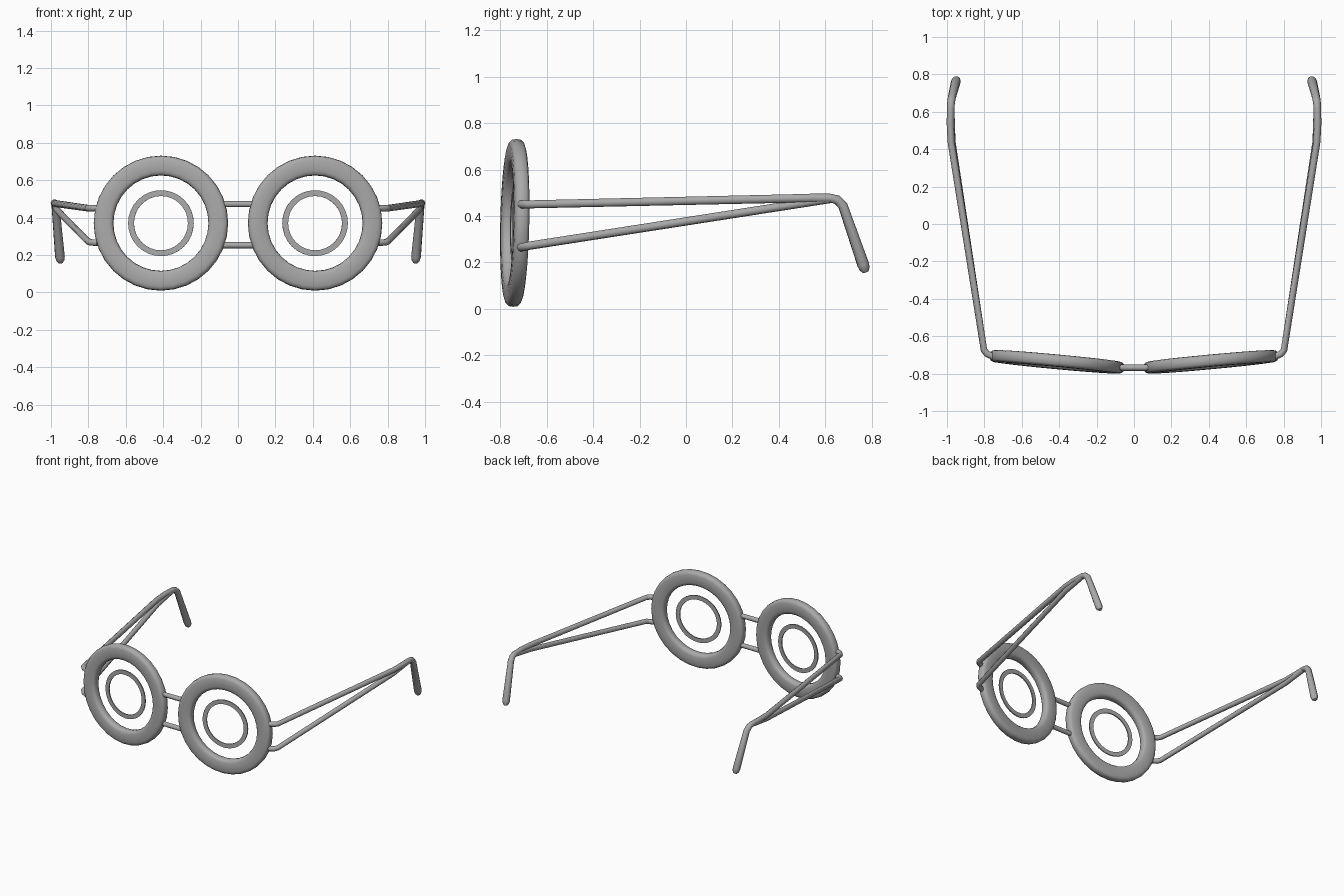
import bpy, math
from mathutils import Matrix, Vector

cube = bpy.data.objects.get("Cube")
if cube:
    bpy.data.objects.remove(cube, do_unlink=True)

grey = bpy.data.materials.new("frame grey")
grey.use_nodes = True
COLOR = (0.4, 0.4, 0.4, 1)
grey.diffuse_color = COLOR
grey.node_tree.nodes["Principled BSDF"].inputs["Base Color"].default_value = COLOR


def finish(obj, angle=40):
    obj.data.materials.clear()
    obj.data.materials.append(grey)
    bpy.ops.object.select_all(action="DESELECT")
    obj.select_set(True)
    bpy.context.view_layer.objects.active = obj
    bpy.ops.object.shade_smooth_by_angle(angle=math.radians(angle))


def lathe(name, profile, segments, matrix):
    """Sweep a closed (radius, depth) profile around the lens axis."""
    n = len(profile)
    verts, faces = [], []
    for i in range(segments):
        a = math.tau * i / segments
        verts += [matrix @ Vector((r * math.cos(a), d, r * math.sin(a))) for r, d in profile]
        j = (i + 1) % segments
        faces += [(i * n + k, i * n + (k + 1) % n, j * n + (k + 1) % n, j * n + k) for k in range(n)]
    mesh = bpy.data.meshes.new(name)
    mesh.from_pydata(verts, [], faces)
    if matrix.determinant() < 0:
        mesh.flip_normals()
    obj = bpy.data.objects.new(name, mesh)
    bpy.context.collection.objects.link(obj)
    finish(obj)


def rod(name, points, radius, side=1):
    """Round rod through (x, y, z, thickness factor) points."""
    curve = bpy.data.curves.new(name, "CURVE")
    curve.dimensions = "3D"
    curve.bevel_depth = radius
    curve.bevel_resolution = 3
    curve.use_fill_caps = True
    spline = curve.splines.new("POLY")
    spline.points.add(len(points) - 1)
    for p, (x, y, z, f) in zip(spline.points, points):
        p.co = (side * x, y, z, 1)
        p.radius = f
    obj = bpy.data.objects.new(name, curve)
    bpy.context.collection.objects.link(obj)
    bpy.ops.object.select_all(action="DESELECT")
    obj.select_set(True)
    bpy.context.view_layer.objects.active = obj
    bpy.ops.object.convert(target="MESH")
    finish(bpy.context.object, 60)


def rounded(center, half_width, half_depth, power, count):
    """Superellipse cross-section."""
    pts = []
    for k in range(count):
        a = math.tau * k / count
        c, s = math.cos(a), math.sin(a)
        pts.append((center + half_width * math.copysign(abs(c) ** power, c),
                    half_depth * math.copysign(abs(s) ** power, s)))
    return pts


rim_profile = rounded(0.308, 0.053, 0.033, 0.6, 16)
ring_profile = [(0.145, -0.004), (0.176, -0.004), (0.176, 0.004), (0.145, 0.004)]

upper_arm = [(0.75, -0.71, 0.45, 1), (0.785, -0.695, 0.45, 1), (0.802, -0.675, 0.45, 1),
             (0.978, 0.44, 0.475, 1.05), (0.982, 0.54, 0.477, 1.1), (0.98, 0.62, 0.477, 1.1),
             (0.978, 0.65, 0.47, 1.15), (0.974, 0.675, 0.445, 1.2), (0.952, 0.763, 0.19, 1.45),
             (0.95, 0.769, 0.172, 1.25), (0.949, 0.774, 0.158, 0.7)]
lower_arm = [(0.75, -0.71, 0.265, 1), (0.785, -0.695, 0.267, 1), (0.802, -0.675, 0.272, 1),
             (0.972, 0.44, 0.445, 1), (0.978, 0.62, 0.473, 1)]

# Rims, inner rings and paired arms, left then right
for label, side in (("left", 1), ("right", -1)):
    pose = (Matrix.Diagonal((side, 1, 1, 1)) @ Matrix.Translation((0.412, -0.737, 0.37))
            @ Matrix.Rotation(math.radians(5.3), 4, "Z") @ Matrix.Rotation(math.radians(-1.2), 4, "X"))
    lathe(label + "_rim", rim_profile, 32, pose)
    lathe(label + "_lens_ring", ring_profile, 32, pose)
    rod(label + "_upper_arm", upper_arm, 0.018, side)
    rod(label + "_lower_arm", lower_arm, 0.018, side)

# Double bridge
for label, z in (("upper", 0.472), ("lower", 0.252)):
    rod(label + "_bridge", [(-0.11, -0.765, z, 1), (-0.05, -0.768, z, 1),
                            (0.05, -0.768, z, 1), (0.11, -0.765, z, 1)], 0.017)
